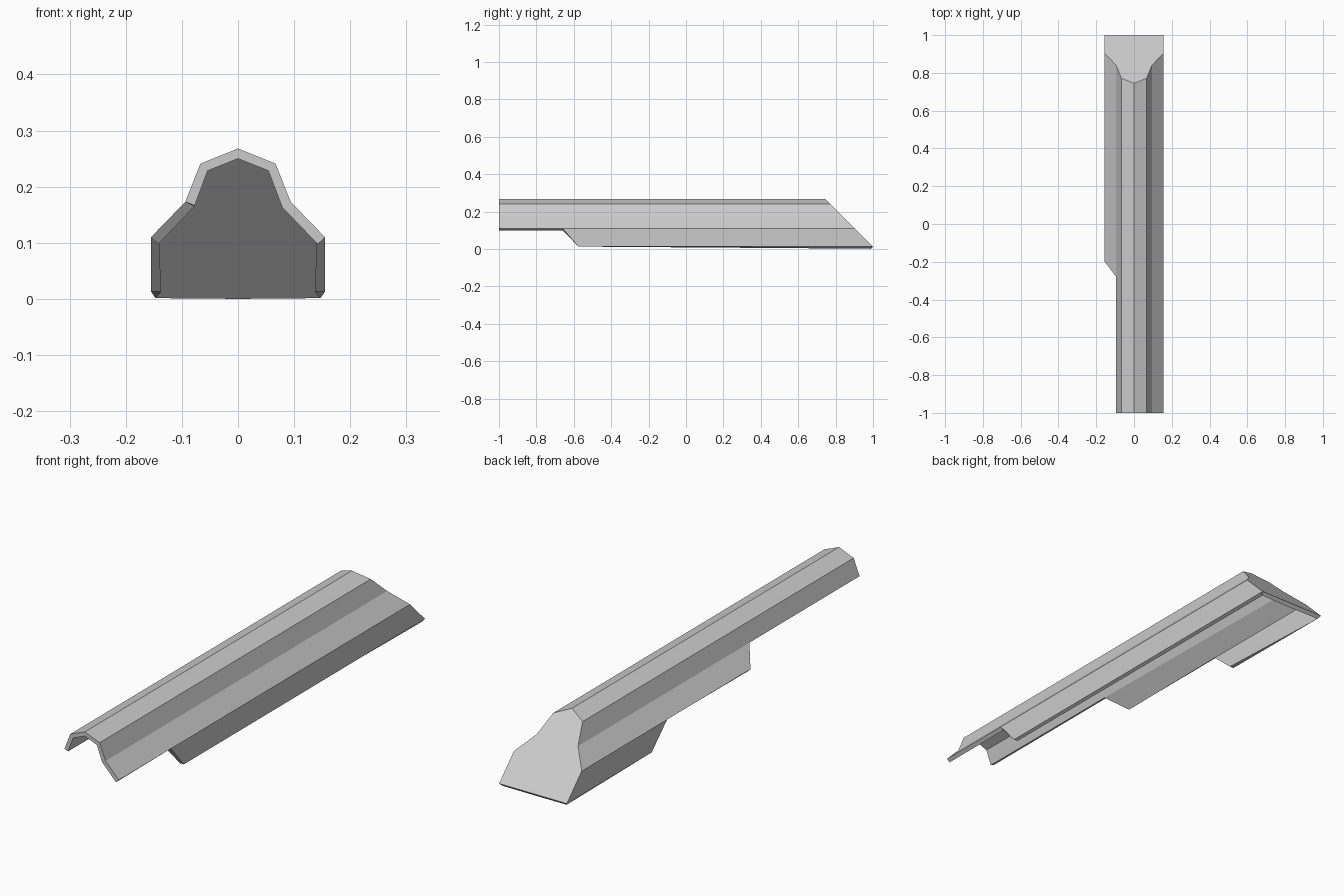
import bpy, bmesh

if "Cube" in bpy.data.objects:
    bpy.data.objects.remove(bpy.data.objects["Cube"])

# Half cross-section (x, z) from ridge down to the lower edge
BASE = 0.0128
PROFILE = [(0.0, 0.268), (0.067, 0.241), (0.094, 0.173), (0.155, 0.11), (0.155, BASE)]
FRONT = -1.0


def back_y(z):
    # The rear plate slopes at 45 degrees
    return 1.0 - (z - BASE)


# Where each lengthwise panel starts, upper edge then lower edge
RIGHT = [(FRONT, FRONT), (FRONT, FRONT), (FRONT, FRONT), (-0.66, -0.575)]
LEFT = [(FRONT, FRONT), (FRONT, FRONT), (-0.28, -0.20), (0.345, 0.445)]

bm = bmesh.new()
verts = {}


def vert(x, y, z):
    key = (round(x, 4), round(y, 4), round(z, 4))
    if key not in verts:
        verts[key] = bm.verts.new(key)
    return verts[key]


def side_panels(side, starts):
    for i, (y_top, y_low) in enumerate(starts):
        (x0, z0), (x1, z1) = PROFILE[i], PROFILE[i + 1]
        loop = [vert(side * x0, back_y(z0), z0), vert(side * x0, y_top, z0),
                vert(side * x1, y_low, z1)]
        # Share the corner where the next panel begins further back
        if i + 1 < len(starts) and starts[i + 1][0] > y_low:
            loop.append(vert(side * x1, starts[i + 1][0], z1))
        loop.append(vert(side * x1, back_y(z1), z1))
        bm.faces.new(loop if side > 0 else loop[::-1])


side_panels(1, RIGHT)
side_panels(-1, LEFT)

# Sloped rear plate, split along the centre line
for side in (1, -1):
    loop = [vert(side * x, back_y(z), z) for x, z in PROFILE]
    loop.append(vert(0, 1.0, BASE))
    bm.faces.new(loop if side > 0 else loop[::-1])

# Make all outer faces point away from the inside of the cover
bm.normal_update()
for f in bm.faces:
    c = f.calc_center_median()
    outward = c.copy()
    outward.y = 0
    outward.z -= 0.05
    if f.normal.y > 0.5 or f.normal.y < -0.5:
        outward = c.copy()
    if f.normal.dot(outward) < 0:
        f.normal_flip()

mesh = bpy.data.meshes.new("cover_shell")
bm.to_mesh(mesh)
bm.free()
cover = bpy.data.objects.new("cover_shell", mesh)
bpy.context.collection.objects.link(cover)

# Sheet thickness, grown inwards
solid = cover.modifiers.new("thickness", 'SOLIDIFY')
solid.thickness = 0.018
solid.offset = -1
